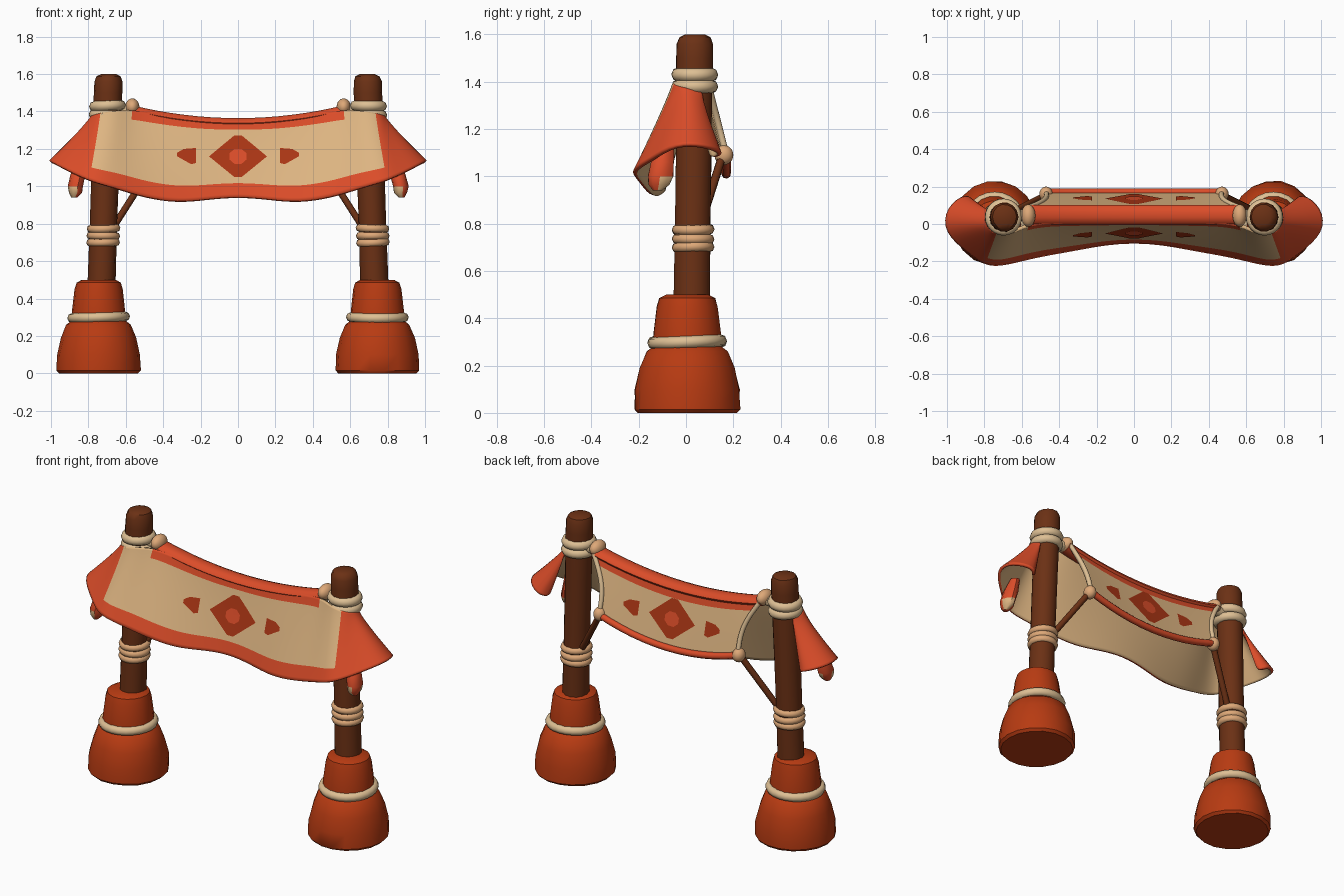
import bpy, bmesh, math, random
from mathutils import Vector
from mathutils.bvhtree import BVHTree

if "Cube" in bpy.data.objects:
    bpy.data.objects.remove(bpy.data.objects["Cube"])

random.seed(4)


def material(name, rgb):
    lin = [((c + 0.055) / 1.055) ** 2.4 for c in rgb]
    m = bpy.data.materials.new(name)
    m.diffuse_color = (*lin, 1)
    m.use_nodes = True
    m.node_tree.nodes["Principled BSDF"].inputs["Base Color"].default_value = m.diffuse_color
    return m


RED = material("cloth red", (0.86, 0.30, 0.16))
CREAM = material("cloth cream", (0.87, 0.71, 0.51))
CLAY = material("base red", (0.72, 0.23, 0.07))
MARK = material("dark red mark", (0.67, 0.21, 0.08))
WOOD = material("brown wood", (0.42, 0.19, 0.08))
ROPE = material("pale rope", (0.87, 0.75, 0.58))
KNOT = material("tan rope", (0.87, 0.66, 0.47))


def finish(name, verts, faces, mats, indices=None, angle=40):
    me = bpy.data.meshes.new(name)
    me.from_pydata([tuple(v) for v in verts], [], faces)
    for m in mats:
        me.materials.append(m)
    if indices:
        me.polygons.foreach_set("material_index", indices)
    ob = bpy.data.objects.new(name, me)
    bpy.context.collection.objects.link(ob)
    bpy.ops.object.select_all(action='DESELECT')
    ob.select_set(True)
    bpy.context.view_layer.objects.active = ob
    bpy.ops.object.shade_smooth_by_angle(angle=math.radians(angle))
    return ob


def sweep(name, rings, mats, rule=None, angle=40):
    """Skin a list of equal rings and cap both ends."""
    n = len(rings[0])
    verts = [p for r in rings for p in r]
    faces = [(a * n + b, a * n + (b + 1) % n, (a + 1) * n + (b + 1) % n, (a + 1) * n + b)
             for a in range(len(rings) - 1) for b in range(n)]
    idx = [rule(k // n, k % n) if rule else 0 for k in range(len(faces))] + [0, 0]
    faces += [tuple(range(n))[::-1], tuple(range((len(rings) - 1) * n, len(rings) * n))]
    return finish(name, verts, faces, mats, idx, angle)


def ring(cx, cy, z, rx, ry, n, wobble=0.0):
    return [(cx + rx * math.cos(2 * math.pi * k / n) * (1 + random.uniform(-wobble, wobble)),
             cy + ry * math.sin(2 * math.pi * k / n) * (1 + random.uniform(-wobble, wobble)), z)
            for k in range(n)]


def tube(name, pts, radius, mat, n=8):
    pts = [Vector(p) for p in pts]
    rings = []
    for k, p in enumerate(pts):
        d = (pts[min(k + 1, len(pts) - 1)] - pts[max(k - 1, 0)]).normalized()
        a = d.cross(Vector((0.1, 1, 0.2))).normalized()
        b = d.cross(a)
        rings.append([p + radius * (a * math.cos(t) + b * math.sin(t))
                      for t in (2 * math.pi * j / n for j in range(n))])
    return sweep(name, rings, [mat], angle=60)


def torus(name, loc, major, minor, mat):
    bpy.ops.mesh.primitive_torus_add(location=loc, major_radius=major, minor_radius=minor,
                                     major_segments=24, minor_segments=8,
                                     rotation=(random.uniform(-.05, .05), random.uniform(-.05, .05), 0))
    ob = bpy.context.object
    ob.name = name
    ob.data.materials.append(mat)
    ob.data.shade_smooth()


def knot(name, loc, scale):
    bpy.ops.mesh.primitive_ico_sphere_add(subdivisions=3, radius=1, location=loc)
    ob = bpy.context.object
    ob.name, ob.scale = name, scale
    ob.data.materials.append(KNOT)
    ob.data.shade_smooth()


def sheet(name, columns, rule):
    """Thick cloth from columns of points: red/cream outside, cream inside."""
    rows = len(columns[0])
    verts = [p for c in columns for p in c]
    faces, idx = [], []
    for i in range(len(columns) - 1):
        for j in range(rows - 1):
            a, b = i * rows + j, (i + 1) * rows + j
            faces.append((a + 1, b + 1, b, a))
            idx.append(rule(i, j))
    ob = finish(name, verts, faces, [RED, CREAM, CREAM], idx, 180)
    sub = ob.modifiers.new("smooth", 'SUBSURF')
    sub.levels = sub.render_levels = 2
    sol = ob.modifiers.new("thickness", 'SOLIDIFY')
    sol.thickness, sol.offset, sol.material_offset = 0.018, -1, 1
    return ob


def beam_z(x):
    return 1.338 + 0.067 * (x / 0.56) ** 2


# Posts, clay bases and rope wraps
def pole_x(z):
    return 0.728 - 0.036 * (z - 0.5) / 1.1


for s, side in ((-1, "left"), (1, "right")):
    base = [(0, .21), (.015, .224), (.1, .222), (.19, .2), (.26, .172), (.28, .145),
            (.34, .142), (.45, .128), (.485, .118), (.5, .09)]
    sweep(side + "_base", [ring(s * .745, .005, z, r, r * 1.01, 18, .012) for z, r in base], [CLAY])
    pole = [(.45, .075), (.8, .073), (1.2, .074), (1.5, .076), (1.56, .075), (1.588, .064), (1.6, .04)]
    sweep(side + "_pole", [ring(s * pole_x(z), .025 + .012 * (z - .5), z, r, r * 1.04, 14, .02)
                           for z, r in pole], [WOOD])
    torus(side + "_base_rope", (s * .745, .005, .3), .142, .026, ROPE)
    for z in (.70, .735, .775):
        torus(side + "_lower_wrap", (s * pole_x(z), .03, z), .068, .022, KNOT)
    for z in (1.38, 1.43):
        torus(side + "_upper_wrap", (s * pole_x(z), .037, z), .07, .029, ROPE)
    # Beam lashing, knots and braces
    tube(side + "_lashing", [(s * .55, .05, 1.415), (s * .69, .04, 1.405)], .032, ROPE)
    knot(side + "_front_knot", (s * .565, .045, 1.425), (.038, .06, .045))
    knot(side + "_back_knot", (s * .47, .16, 1.09), (.036, .04, .042))
    tube(side + "_brace", [(s * .68, .05, .76), (s * .47, .155, 1.09)], .018, WOOD)
    # Gathered tail hanging beneath the side flap
    tail = [(1.14, .84, -.08, .03, .03), (1.06, .855, -.10, .04, .05), (1.0, .87, -.11, .04, .055),
            (.965, .87, -.115, .035, .045), (.94, .875, -.12, .015, .02)]
    sweep(side + "_flap_tail", [ring(s * x, y, z, a, b, 10, .08) for z, x, y, a, b in tail][::-1],
          [RED, CREAM], lambda i, k: int(i < 2 and k % 5 < 3))

# Red rolled beam between the posts
beam = []
for k in range(17):
    x = -.57 + 1.14 * k / 16
    beam.append([(x, .05 + .052 * math.cos(t), beam_z(x) + .028 * math.sin(t))
                 for t in (2 * math.pi * j / 10 for j in range(10))])
sweep("top_roll", beam, [RED], angle=60)

# Front cloth with flared side flaps: (top point, bottom point) per column
half = [((0, .005, 1.35), (0, -.10, .948)),
        ((.15, .005, 1.353), (.17, -.115, .932)),
        ((.3, .005, 1.37), (.32, -.145, .915)),
        ((.45, .005, 1.39), (.5, -.175, .945)),
        ((.57, -.01, 1.41), (.62, -.205, .985)),
        ((.66, -.06, 1.405), (.71, -.225, 1.01)),
        ((.745, -.055, 1.39), (.795, -.225, 1.035)),
        ((.775, -.03, 1.38), (.88, -.16, 1.07)),
        ((.79, 0, 1.375), (1.02, -.05, 1.145)),
        ((.79, .035, 1.365), (1.01, .09, 1.135)),
        ((.775, .065, 1.36), (.89, .175, 1.1)),
        ((.77, .07, 1.35), (.85, .11, 1.07))]
levels = [0, .1, .3, .55, .84, 1]


def column(top, bottom, s):
    return [(s * (top[0] + (bottom[0] - top[0]) * v ** 1.1),
             top[1] + (bottom[1] - top[1]) * v ** 1.1,
             top[2] + (bottom[2] - top[2]) * v) for v in levels]


cols = [column(t, b, -1) for t, b in half[:0:-1]] + [column(t, b, 1) for t, b in half]
mid = (len(cols) - 1) / 2


def front_rule(i, j):
    d = abs(i + .5 - mid)
    return 0 if d > 6 or j == 4 or (j == 0 and d < 4) else 1


front = sheet("front_cloth", cols, front_rule)

# Back cloth, narrower, pulled out to the back knots
def back_point(t, v):
    x = t * (.56 - .09 * v - .035 * math.sin(math.pi * v))
    hem = 1.01 + .08 * t * t
    top = beam_z(.56 * t)
    return (x, .09 + .08 * v, top + (hem - top) * v)


back = sheet("back_cloth", [[back_point(1 - k / 5, v) for v in (0, .14, .4, .7, 1)] for k in range(11)],
             lambda i, j: 0 if j == 0 else 1)
tube("back_hem", [back_point(-1 + k / 6, 1) for k in range(13)], .02, RED)
for s, side in ((-1, "left"), (1, "right")):
    tube(side + "_back_edge", [back_point(s, k / 8) for k in range(9)], .014, ROPE)


# Painted marks: thin plates projected onto the cloth
bpy.context.view_layer.update()
deps = bpy.context.evaluated_depsgraph_get()


def mark(name, cloth, poly, mat, lift, facing):
    tree = BVHTree.FromObject(cloth, deps)
    c = sum((Vector(p) for p in poly), Vector((0, 0))) / len(poly)
    n, rim = 4, []
    for k, p in enumerate(poly):
        q = Vector(poly[(k + 1) % len(poly)])
        rim += [Vector(p).lerp(q, j / n) for j in range(n)]
    flat = [c] + [c.lerp(p, k / n) for k in range(1, n + 1) for p in rim]
    verts = []
    for p in flat:
        hit = tree.ray_cast(Vector((p.x, facing, p.y)), Vector((0, -facing, 0)))[0]
        verts.append((p.x, hit.y + facing * lift, p.y))
    m = len(rim)
    faces = [(0, 1 + k, 1 + (k + 1) % m) for k in range(m)]
    faces += [(1 + r * m + k, 1 + (r + 1) * m + k, 1 + (r + 1) * m + (k + 1) % m, 1 + r * m + (k + 1) % m)
              for r in range(n - 1) for k in range(m)]
    if facing > 0:
        faces = [f[::-1] for f in faces]
    finish(name, verts, faces, [mat], angle=180)


for cloth, label, facing, zc in ((front, "front", -1, 1.16), (back, "back", 1, 1.175)):
    diamond = [(-.155, 0), (-.02, -.11), (.02, -.11), (.155, 0), (.02, .112), (-.02, .112)]
    centre = [(.05 * math.cos(a * math.pi / 4 + .39), .043 * math.sin(a * math.pi / 4 + .39)) for a in range(8)]
    arrow = [(.225, -.035), (.25, -.042), (.325, .0), (.325, .02), (.29, .04), (.225, .045)]
    mark(label + "_diamond", cloth, [(x, zc + z) for x, z in diamond], MARK, .004, facing)
    mark(label + "_diamond_centre", cloth, [(x, zc + z) for x, z in centre], RED, .008, facing)
    mark(label + "_right_arrow", cloth, [(x, zc + z) for x, z in arrow], MARK, .004, facing)
    mark(label + "_left_arrow", cloth, [(-x, zc + z) for x, z in arrow[::-1]], MARK, .004, facing)
